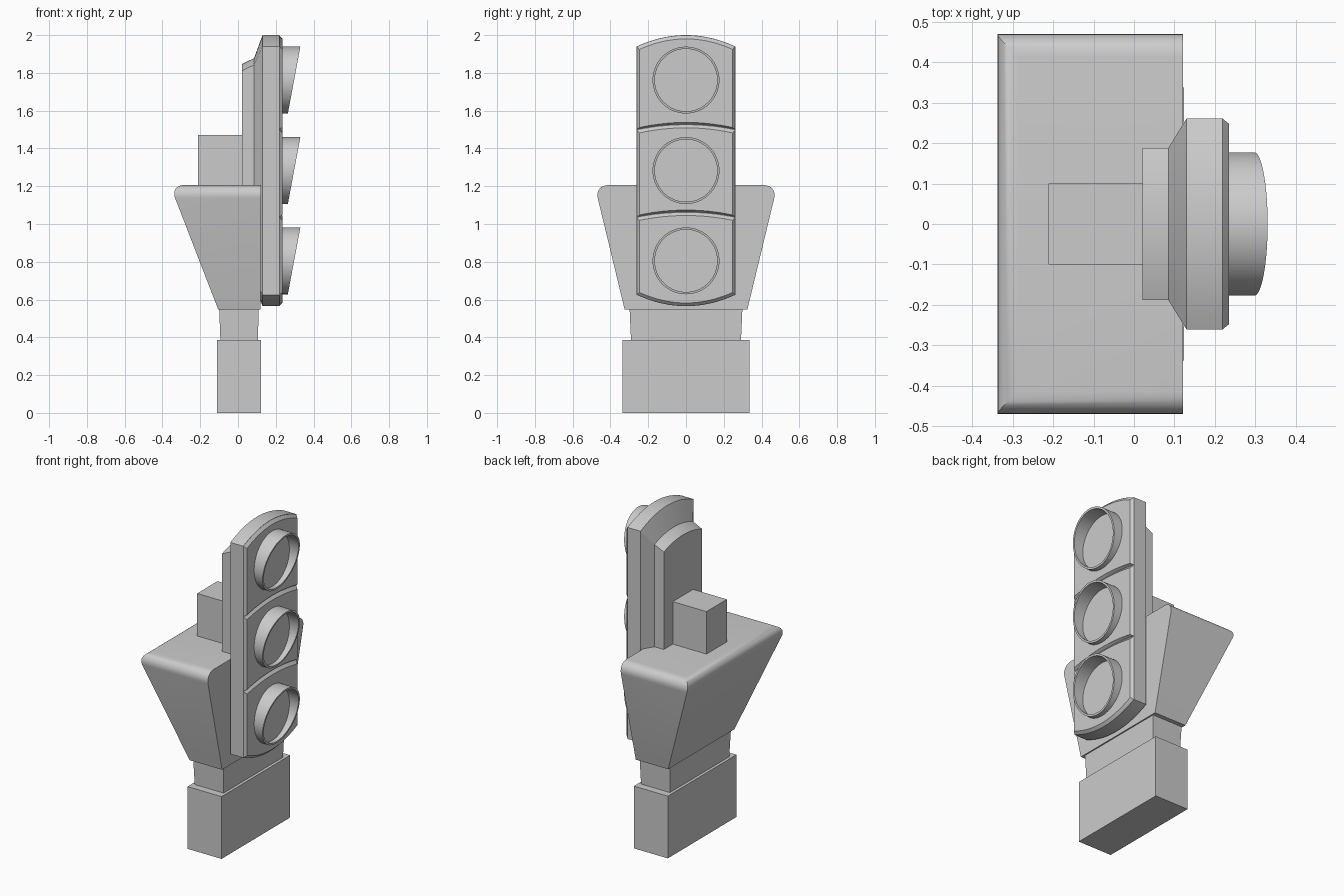
import bpy, bmesh, math

if "Cube" in bpy.data.objects:
    bpy.data.objects.remove(bpy.data.objects["Cube"])

ARC = 16    # segments across each arched edge
ROUND = 64  # segments around each visor


def finish(name, bm):
    bmesh.ops.recalc_face_normals(bm, faces=bm.faces)
    mesh = bpy.data.meshes.new(name)
    bm.to_mesh(mesh)
    bm.free()
    ob = bpy.data.objects.new(name, mesh)
    bpy.context.collection.objects.link(ob)
    bpy.ops.object.select_all(action='DESELECT')
    bpy.context.view_layer.objects.active = ob
    ob.select_set(True)
    bpy.ops.object.shade_smooth_by_angle(angle=math.radians(25))
    return ob


def loft(rings):
    """Skin a stack of equal-length rings and cap both ends."""
    bm = bmesh.new()
    vs = [[bm.verts.new(p) for p in ring] for ring in rings]
    n = len(vs[0])
    for a, b in zip(vs, vs[1:]):
        for i in range(n):
            j = (i + 1) % n
            bm.faces.new((a[i], a[j], b[j], b[i]))
    bm.faces.new(vs[0])
    bm.faces.new(vs[-1])
    return bm


def rect(x0, x1, y, z):
    return [(x0, -y, z), (x1, -y, z), (x1, y, z), (x0, y, z)]


def arched(x, w, top, top_mid, bot, bot_mid):
    """Upright outline at depth x with arched top and bottom edges."""
    ts = [-1 + 2 * i / ARC for i in range(ARC + 1)]
    upper = [(x, w * t, top + (top_mid - top) * (1 - t * t)) for t in ts]
    lower = [(x, w * t, bot + (bot_mid - bot) * (1 - t * t)) for t in reversed(ts)]
    return upper + lower


# Base and neck
finish("base_block", loft([rect(-.111, .123, .337, 0), rect(-.111, .123, .337, .387)]))
finish("neck", loft([rect(-.093, .105, .291, .38), rect(-.1, .11, .299, .56)]))

# Flared housing, rounded on the three outer top edges
bm = loft([rect(-.105, .118, .325, .548), rect(-.359, .121, .484, 1.206)])
edges = [e for e in bm.edges
         if all(v.co.z > 1 for v in e.verts) and not all(v.co.x > 0 for v in e.verts)]
bmesh.ops.bevel(bm, geom=edges, offset=.072, segments=8, profile=.5, affect='EDGES')
finish("flared_housing", bm)

# Mounting box behind the signal
finish("mounting_box", loft([rect(-.211, .04, .1, 1.15), rect(-.211, .04, .1, 1.47)]))

# Signal case: narrow back, tapered shoulder, full-width shell
finish("signal_case", loft([
    arched(.021, .188, 1.812, 1.847, .753, .718),
    arched(.085, .188, 1.842, 1.878, .723, .687),
    arched(.13, .261, 1.94, 2.0, .625, .565),
    arched(.219, .261, 1.94, 2.0, .625, .565)]))

# Chamfered front panels and their visors
panels = [
    ("top", 1.762, (1.94, 2.0, 1.5, 1.527), (1.924, 1.98, 1.511, 1.538)),
    ("middle", 1.283, (1.5, 1.527, 1.037, 1.063), (1.482, 1.509, 1.048, 1.074)),
    ("bottom", .805, (1.037, 1.063, .625, .565), (1.019, 1.045, .638, .582)),
]


def circle(r, zc, x=None):
    """Circle facing +x; without x it follows the slanted visor cut."""
    pts = []
    for i in range(ROUND):
        a = 2 * math.pi * i / ROUND
        y, z = r * math.cos(a), r * math.sin(a)
        pts.append((x if x is not None else .297 + .187 * z, y, zc + z))
    return pts


for tag, zc, outer, inner in panels:
    finish(tag + "_panel", loft([arched(.218, .261, *outer), arched(.235, .247, *inner)]))
    finish(tag + "_visor_and_lens", loft([
        circle(.177, zc, .225), circle(.177, zc), circle(.165, zc), circle(.165, zc, .238)]))
